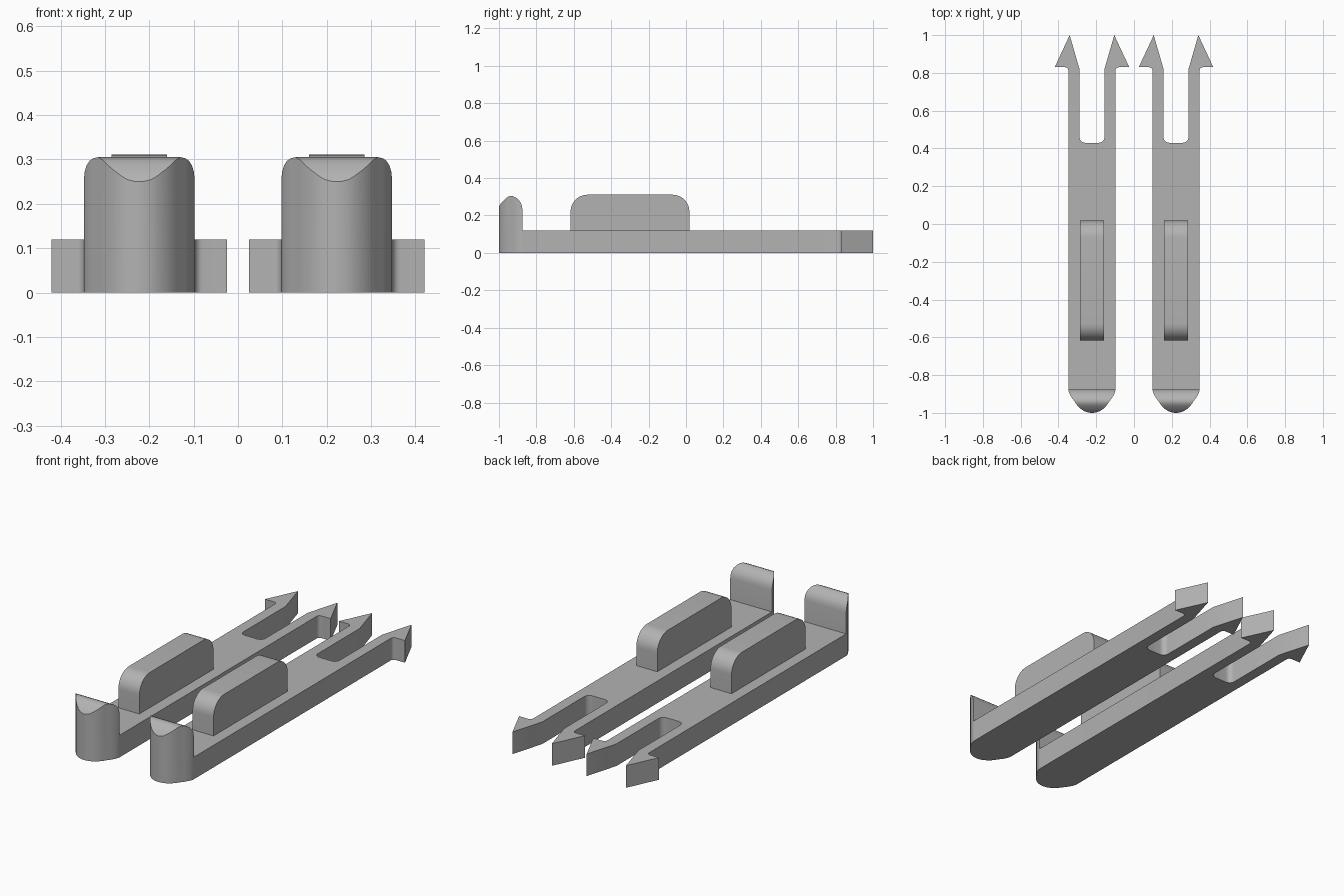
import bpy, bmesh, math

cube = bpy.data.objects.get("Cube")
if cube:
    bpy.data.objects.remove(cube, do_unlink=True)

GREY = (0.45, 0.45, 0.45, 1)
mat = bpy.data.materials.new("plain grey")
mat.use_nodes = True
mat.diffuse_color = GREY
mat.node_tree.nodes["Principled BSDF"].inputs["Base Color"].default_value = GREY

CENTRE = 0.2225    # distance of each clip from the middle
HALF = 0.125       # half width of a clip
THICK = 0.12       # plate thickness
NOSE = -0.875      # where the rounded end begins


def arc(cx, cy, r, start, end, n=8):
    """Points on an arc, angles in degrees."""
    angles = [math.radians(start + (end - start) * i / n) for i in range(n + 1)]
    return [(cx + r * math.cos(a), cy + r * math.sin(a)) for a in angles]


def finish(name, bm, x):
    bmesh.ops.recalc_face_normals(bm, faces=bm.faces)
    mesh = bpy.data.meshes.new(name)
    bm.to_mesh(mesh)
    bm.free()
    mesh.materials.append(mat)
    ob = bpy.data.objects.new(name, mesh)
    bpy.context.collection.objects.link(ob)
    ob.location.x = x
    bpy.ops.object.select_all(action='DESELECT')
    ob.select_set(True)
    bpy.context.view_layer.objects.active = ob
    bpy.ops.object.shade_smooth_by_angle(angle=math.radians(30))


def prism(name, points, offset, x):
    """Extrude a closed outline along offset."""
    bm = bmesh.new()
    face = bm.faces.new([bm.verts.new(p) for p in points])
    ext = bmesh.ops.extrude_face_region(bm, geom=[face])
    verts = [g for g in ext["geom"] if isinstance(g, bmesh.types.BMVert)]
    bmesh.ops.translate(bm, verts=verts, vec=offset)
    finish(name, bm, x)


def forked_plate(name, x):
    # Half outline: body side, barb, prong and rounded slot corner
    half = [(HALF, NOSE)]
    half += arc(HALF + 0.018, 0.812, 0.018, 180, 90, 6)
    half += [(0.1975, 0.83), (0.118, 1.0), (0.066, 0.82)]
    half += arc(0.036, 0.46, 0.03, 0, -90, 6)
    outline = half + [(-px, py) for px, py in reversed(half)]
    prism(name, [(px, py, 0) for px, py in outline], (0, 0, THICK), x)


def thumb_grip(name, x):
    # Block with rounded front and back top corners
    r, w, top, front, back = 0.09, 0.063, 0.311, -0.617, 0.018
    side = [(front, 0.06), (back, 0.06)]
    side += arc(back - r, top - r, r, 0, 90, 10)
    side += arc(front + r, top - r, r, 90, 180, 10)
    prism(name, [(-w, y, z) for y, z in side], (2 * w, 0, 0), x)


def end_stop(name, x):
    # Rounded nose: (y, half width, top height) sections lofted together
    sections = [(NOSE, HALF, 0.235), (-0.879, 0.1245, 0.258),
                (-0.886, 0.123, 0.272), (-0.897, 0.119, 0.286),
                (-0.911, 0.112, 0.297), (-0.925, 0.103, 0.303),
                (-0.938, 0.093, 0.305), (-0.952, 0.084, 0.300),
                (-0.966, 0.073, 0.289), (-0.979, 0.059, 0.277),
                (-0.990, 0.042, 0.264), (-0.996, 0.028, 0.255),
                (-1.0, 0.008, 0.250)]
    bm = bmesh.new()
    rings = [[bm.verts.new(p) for p in
              ((-w, y, 0), (w, y, 0), (w, y, z), (-w, y, z))]
             for y, w, z in sections]
    for a, b in zip(rings, rings[1:]):
        for i in range(4):
            j = (i + 1) % 4
            bm.faces.new((a[i], a[j], b[j], b[i]))
    bm.faces.new(rings[0])
    bm.faces.new(rings[-1])
    finish(name, bm, x)


# Two identical clips side by side
for side, x in (("left", CENTRE), ("right", -CENTRE)):
    forked_plate(side + "_forked_plate", x)
    thumb_grip(side + "_thumb_grip", x)
    end_stop(side + "_end_stop", x)
